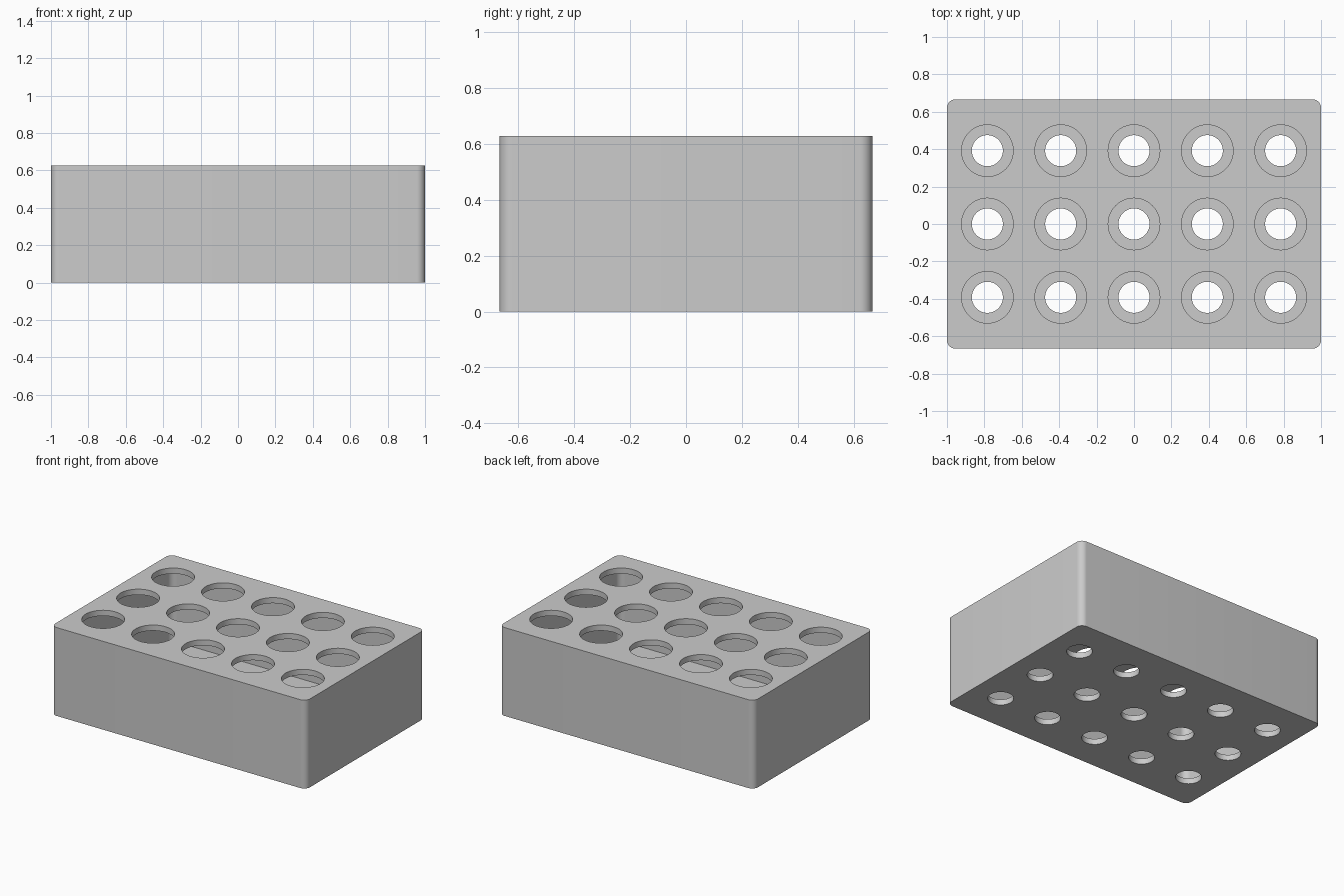
import bpy, bmesh, math
from mathutils import Matrix

cube = bpy.data.objects.get("Cube")
if cube:
    bpy.data.objects.remove(cube, do_unlink=True)

LENGTH, DEPTH, HEIGHT = 2.0, 1.333, 0.627
WALL = 0.04          # shell thickness
RADIUS = 0.045       # outer corner rounding
PITCH = 0.392        # hole spacing
TOP_R, BOTTOM_R = 0.138, 0.083

grey = bpy.data.materials.new("plain grey")
grey.use_nodes = True
colour = (0.6, 0.6, 0.6, 1)
grey.diffuse_color = colour
grey.node_tree.nodes["Principled BSDF"].inputs["Base Color"].default_value = colour


def make_object(name, bm):
    mesh = bpy.data.meshes.new(name)
    bm.normal_update()
    bm.to_mesh(mesh)
    bm.free()
    obj = bpy.data.objects.new(name, mesh)
    bpy.context.scene.collection.objects.link(obj)
    mesh.materials.append(grey)
    return obj


def rounded_box(name, length, depth, z0, z1, radius):
    bm = bmesh.new()
    place = Matrix.Translation((0, 0, (z0 + z1) / 2)) @ Matrix.Diagonal((length, depth, z1 - z0, 1))
    bmesh.ops.create_cube(bm, size=1, matrix=place)
    upright = [e for e in bm.edges if abs(e.verts[0].co.z - e.verts[1].co.z) > 0.1]
    bmesh.ops.bevel(bm, geom=upright, offset=radius, segments=10, profile=0.5, affect='EDGES')
    return make_object(name, bm)


def cut(target, cutter):
    cutter.hide_render = True
    mod = target.modifiers.new("cut", 'BOOLEAN')
    mod.operation = 'DIFFERENCE'
    mod.solver = 'EXACT'
    mod.object = cutter


# Outer block and the cavity inside it
rack = rounded_box("hole_rack", LENGTH, DEPTH, 0, HEIGHT, RADIUS)
cavity = rounded_box("cavity_cutter", LENGTH - 2 * WALL, DEPTH - 2 * WALL,
                     WALL, HEIGHT - WALL, RADIUS)

# Wide holes through the top plate, narrow holes through the floor
bm = bmesh.new()
for column in range(-2, 3):
    for row in range(-1, 2):
        for radius, z in ((TOP_R, HEIGHT), (BOTTOM_R, 0)):
            bmesh.ops.create_cone(bm, cap_ends=True, segments=64, radius1=radius,
                                  radius2=radius, depth=0.3,
                                  matrix=Matrix.Translation((column * PITCH, row * PITCH, z)))
holes = make_object("hole_cutter", bm)

cut(rack, cavity)
cut(rack, holes)

# Bake the cuts and remove the helpers
bpy.context.view_layer.update()
graph = bpy.context.evaluated_depsgraph_get()
baked = bpy.data.meshes.new_from_object(rack.evaluated_get(graph))
rack.modifiers.clear()
rack.data = baked
for helper in (cavity, holes):
    bpy.data.objects.remove(helper, do_unlink=True)

# Smooth rounded corners and hole walls, crisp rims
for obj in bpy.context.selected_objects:
    obj.select_set(False)
rack.select_set(True)
bpy.context.view_layer.objects.active = rack
bpy.ops.object.shade_smooth_by_angle(angle=math.radians(30))
